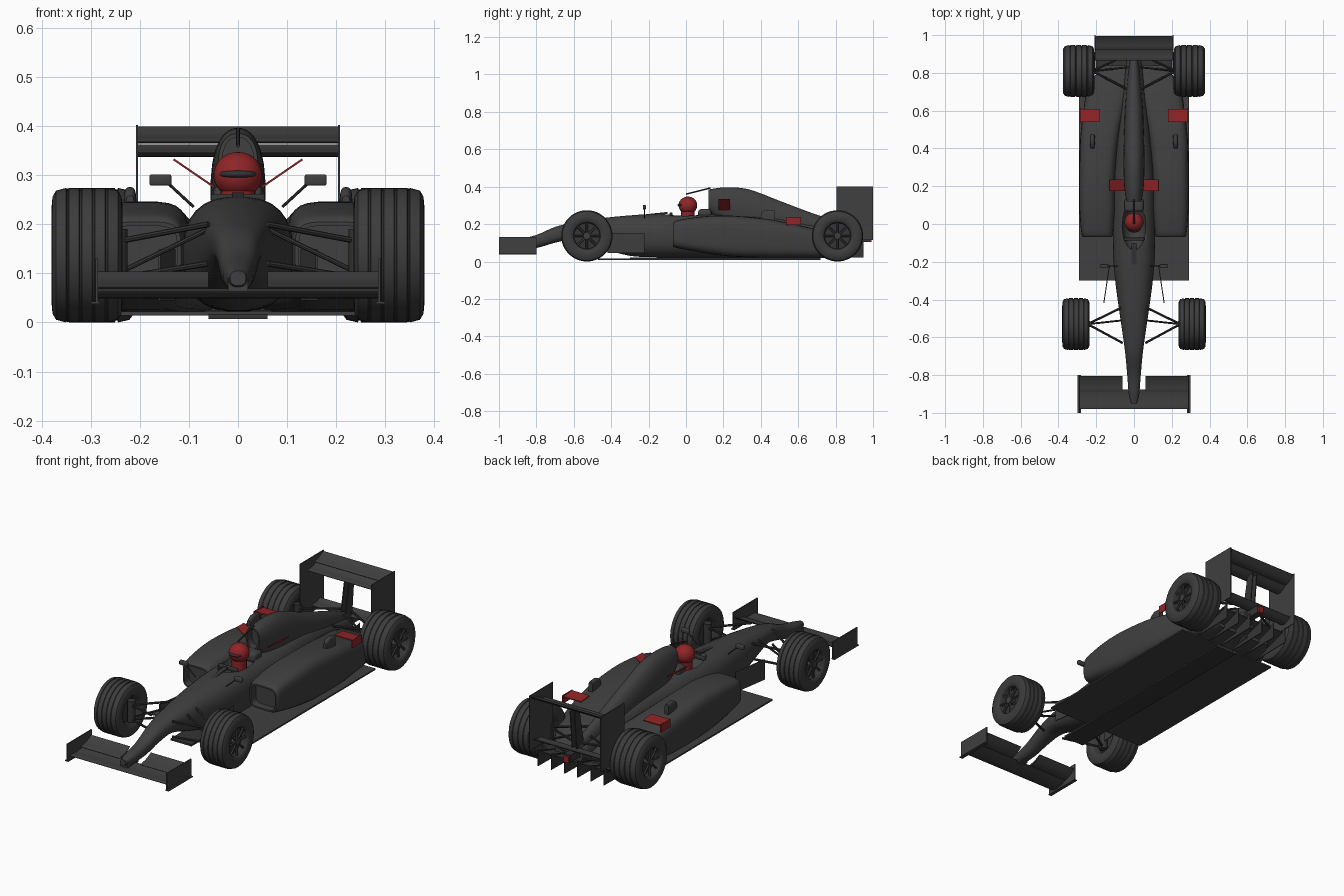
import bpy, bmesh
from math import sin, cos, pi, radians
from mathutils import Vector, Euler, Matrix

cube = bpy.data.objects.get("Cube")
if cube:
    bpy.data.objects.remove(cube, do_unlink=True)


def material(name, r, g, b, rough=0.6):
    m = bpy.data.materials.new(name)
    m.use_nodes = True
    m.diffuse_color = (r, g, b, 1)
    node = m.node_tree.nodes["Principled BSDF"]
    node.inputs["Base Color"].default_value = (r, g, b, 1)
    node.inputs["Roughness"].default_value = rough
    return m


BODY = material("charcoal_body", .05, .05, .05)
RUBBER = material("tyre_rubber", .045, .045, .045)
DARK = material("dark_metal", .035, .035, .035)
RED = material("deep_red", .28, .018, .02)
VISOR = material("smoked_visor", .03, .033, .037)


def make(name, bm, mats, smooth=True):
    bmesh.ops.recalc_face_normals(bm, faces=bm.faces)
    mesh = bpy.data.meshes.new(name)
    bm.to_mesh(mesh)
    bm.free()
    ob = bpy.data.objects.new(name, mesh)
    bpy.context.collection.objects.link(ob)
    for m in mats if isinstance(mats, tuple) else (mats,):
        mesh.materials.append(m)
    if smooth:
        bpy.ops.object.select_all(action='DESELECT')
        ob.select_set(True)
        bpy.context.view_layer.objects.active = ob
        bpy.ops.object.shade_smooth_by_angle(angle=radians(40))
    return ob


def blend(a, b, c, d, t):
    """Catmull-Rom value between b and c."""
    return b + t * (c - a + t * (2 * a - 5 * b + 4 * c - d + t * (3 * (b - c) + d - a))) / 2


def loft(name, sections, mat, power=2.5, side=1, opening=False, sides=28, steps=4):
    """Skin rounded sections given as (y, centre x, half width, bottom, top)."""
    rows = []
    last = len(sections) - 1
    for i in range(last):
        quad = [sections[max(0, min(last, i + k))] for k in (-1, 0, 1, 2)]
        rows += [[blend(*v, s / steps) for v in zip(*quad)] for s in range(steps)]
    rows.append(sections[-1])
    bm = bmesh.new()
    rings = []
    for y, xc, hw, low, high in rows:
        ring = []
        for k in range(sides):
            a = 2 * pi * (k + .5) / sides
            c, s = cos(a), sin(a)
            px = abs(c) ** (2 / power) * (1 if c > 0 else -1)
            pz = abs(s) ** (2 / power) * (1 if s > 0 else -1)
            ring.append(bm.verts.new((side * (xc + hw * px), y,
                                      (low + high) / 2 + pz * (high - low) / 2)))
        rings.append(ring)
    for r, q in zip(rings, rings[1:]):
        for k in range(sides):
            n = (k + 1) % sides
            bm.faces.new((r[k], r[n], q[n], q[k]))
    front = bm.faces.new(rings[0])
    bm.faces.new(rings[-1])
    if opening:  # hollow air intake
        bm.normal_update()
        bmesh.ops.inset_region(bm, faces=[front], thickness=.008)
        out = bmesh.ops.extrude_face_region(bm, geom=[front])
        verts = [v for v in out["geom"] if isinstance(v, bmesh.types.BMVert)]
        bmesh.ops.translate(bm, verts=verts, vec=(0, .04, 0))
        if front.is_valid:
            bm.faces.remove(front)
    return make(name, bm, mat)


def prism(name, outline, x0, x1, mat, smooth=False):
    """Extrude a (y, z) outline from x0 to x1."""
    bm = bmesh.new()
    a, b = [[bm.verts.new((x, y, z)) for y, z in outline] for x in (x0, x1)]
    bm.faces.new(a)
    bm.faces.new(b)
    for i in range(len(a)):
        j = (i + 1) % len(a)
        bm.faces.new((a[i], a[j], b[j], b[i]))
    return make(name, bm, mat, smooth)


def rect(y0, y1, z0, z1):
    return [(y0, z0), (y1, z0), (y1, z1), (y0, z1)]


def wing(name, x0, x1, lead, trail, thick, mat):
    """Curved blade between leading and trailing (y, z) points."""
    top, under = [], []
    for i in range(9):
        t = i / 8
        y = lead[0] + (trail[0] - lead[0]) * t
        z = lead[1] + (trail[1] - lead[1]) * t - .008 * sin(pi * t)
        h = thick * (sin(pi * t ** .6) + .15) / 2
        top.append((y, z + h))
        under.append((y, z - h))
    return prism(name, top + under[::-1], x0, x1, mat, True)


def box(name, centre, size, mat, rot=(0, 0, 0), bevel=0):
    bm = bmesh.new()
    bmesh.ops.create_cube(bm, size=1, matrix=Matrix.LocRotScale(
        Vector(centre), Euler(rot), Vector(size)))
    if bevel:
        bmesh.ops.bevel(bm, geom=bm.edges[:], offset=bevel, segments=3,
                        profile=.5, affect='EDGES')
    return make(name, bm, mat, bool(bevel))


def rod(name, p, q, radius, mat, sides=8):
    p, q = Vector(p), Vector(q)
    turn = (q - p).to_track_quat('Z', 'Y').to_matrix().to_4x4()
    bm = bmesh.new()
    bmesh.ops.create_cone(bm, cap_ends=True, segments=sides, radius1=radius, radius2=radius,
                          depth=(q - p).length, matrix=Matrix.Translation((p + q) / 2) @ turn)
    return make(name, bm, mat)


def ball(name, centre, radii, mat):
    bm = bmesh.new()
    bmesh.ops.create_uvsphere(bm, u_segments=28, v_segments=18, radius=1,
                              matrix=Matrix.LocRotScale(Vector(centre), None, Vector(radii)))
    return make(name, bm, mat)


def wheel(name, side, y, inner, outer, radius=.137, sides=48):
    """Grooved tyre with a recessed spoked rim."""
    w, mid = (outer - inner) / 2, (inner + outer) / 2
    profile = [(-.6, 0), (-.6, .45), (-.9, .55), (-1, .7), (-.97, .87), (-.87, .96)]
    for g in (-.55, -.18, .18, .55):
        profile += [(g - .04, 1), (g - .02, .975), (g + .02, .975), (g + .04, 1)]
    profile += [(.87, .96), (.97, .87), (1, .7), (.94, .56), (.88, .53), (.5, .5), (.5, 0)]
    bm = bmesh.new()
    rings = [[bm.verts.new((side * (mid + px * w), y + radius * r * cos(2 * pi * k / sides),
                            radius + radius * r * sin(2 * pi * k / sides)))
              for k in range(sides)] for px, r in profile]
    for i, (a, b) in enumerate(zip(rings, rings[1:])):
        for k in range(sides):
            n = (k + 1) % sides
            f = bm.faces.new((a[k], a[n], b[n], b[k]))
            f.material_index = int(max(profile[i][1], profile[i + 1][1]) < .56)
    bmesh.ops.remove_doubles(bm, verts=bm.verts, dist=1e-5)
    make(name, bm, (RUBBER, DARK))
    x = side * (mid + .78 * w)
    rod(name + "_hub", (side * mid, y, radius), (x + side * .008, y, radius), .018, BODY, 16)
    for k in range(8):
        a = 2 * pi * k / 8
        rod(name + "_spoke", (x, y, radius),
            (x, y + .073 * cos(a), radius + .073 * sin(a)), .006, BODY, 6)


# Nose and driver tub
tub = loft("nose_and_tub", [
    (-.95, 0, .016, .075, .105), (-.9, 0, .028, .065, .118), (-.8, 0, .036, .072, .142),
    (-.7, 0, .045, .1, .185), (-.6, 0, .058, .115, .208), (-.45, 0, .08, .07, .232),
    (-.3, 0, .1, .03, .247), (-.15, 0, .112, .022, .256), (.05, 0, .112, .022, .256),
    (.2, 0, .11, .022, .252), (.45, 0, .09, .022, .245), (.7, 0, .06, .03, .2),
    (.9, 0, .035, .06, .15)], BODY)
cutter = ball("cockpit_cutter", (0, -.01, .265), (.065, .13, .08), BODY)
cutter.hide_render = True
cut = tub.modifiers.new("cockpit", 'BOOLEAN')
cut.object, cut.operation, cut.solver = cutter, 'DIFFERENCE', 'EXACT'
bpy.context.view_layer.objects.active = tub
bpy.ops.object.modifier_apply(modifier=cut.name)
bpy.data.objects.remove(cutter, do_unlink=True)

# Engine cover with air intake
loft("engine_cover", [
    (.12, 0, .04, .27, .385), (.2, 0, .052, .2, .396), (.33, 0, .056, .15, .388),
    (.5, 0, .052, .12, .325), (.65, 0, .045, .1, .268), (.8, 0, .03, .1, .215),
    (.9, 0, .018, .1, .17)], BODY, 2.2, opening=True)
rod("camera_boom", (0, 0, .36), (0, .13, .393), .004, DARK)
box("headrest", (0, .1, .255), (.1, .07, .05), BODY, bevel=.015)

# Driver and cockpit fittings
ball("helmet", (0, .01, .3), (.05, .05, .047), RED)
rod("neck", (0, .01, .2), (0, .01, .28), .036, RED, 20)
ball("visor", (0, -.016, .302), (.039, .03, .011), VISOR)
box("steering_bar", (0, -.08, .252), (.11, .015, .02), DARK, bevel=.004)
prism("windscreen", [(-.22, .252), (-.1, .255), (-.1, .265)], -.012, .012, DARK)

# Floor, plank and diffuser
box("floor", (0, .21, .018), (.58, 1.02, .008), BODY)
box("plank", (0, .125, .012), (.12, 1.19, .01), DARK)
prism("diffuser_ramp", [(.7, .016), (.93, .085), (.93, .091), (.7, .024)], -.2, .2, BODY)
for i in range(6):
    x = -.19 + .076 * i
    prism("diffuser_fin", [(.7, .018), (.95, .022), (.95, .105), (.72, .03)],
          x - .002, x + .002, DARK)

# Front wing
wing("front_main_plane", -.287, .287, (-.98, .06), (-.875, .068), .012, BODY)
prism("nose_mount", rect(-.94, -.85, .06, .09), -.02, .02, BODY)

# Rear wing, pylons and light
wing("rear_main_plane", -.204, .204, (.865, .345), (.935, .362), .012, BODY)
wing("rear_flap", -.204, .204, (.925, .368), (.995, .398), .01, BODY)
wing("rear_beam_wing", -.204, .204, (.9, .15), (.97, .165), .01, BODY)
box("crash_structure", (0, .92, .125), (.035, .12, .04), DARK)
box("rear_light", (0, .985, .122), (.028, .012, .034), RED)

for side, label in ((1, "left_"), (-1, "right_")):
    # Side pods, chimneys and turning vanes
    loft(label + "side_pod", [
        (-.07, .193, .077, .08, .205), (-.04, .195, .085, .07, .222),
        (.1, .195, .095, .045, .242), (.25, .195, .095, .026, .245),
        (.45, .183, .102, .02, .225), (.6, .16, .108, .02, .195),
        (.72, .135, .11, .02, .165), (.84, .09, .08, .04, .115)],
        BODY, 4, side, opening=True)
    loft(label + "chimney", [
        (.4, .22, .009, .2, .258), (.43, .22, .013, .2, .275), (.475, .22, .012, .2, .272)],
        BODY, 3, side)
    box(label + "turning_vane", (side * .145, -.32, .097), (.005, .2, .105), BODY,
        (0, 0, side * .15))

    # Wing end plates and flaps
    prism(label + "front_end_plate", rect(-1, -.8, .04, .13), side * .285, side * .29, BODY)
    box(label + "foot_plate", (side * .29, -.9, .04), (.018, .2, .005), BODY)
    wing(label + "front_flap", side * .06, side * .285, (-.89, .072), (-.805, .103), .009, BODY)
    prism(label + "rear_end_plate", rect(.805, 1, .115, .402),
          side * .204, side * .208, BODY)
    prism(label + "wing_pylon", [(.86, .14), (.92, .14), (.94, .35), (.9, .35)],
          side * .01, side * .015, DARK)

    # Red winglets
    box(label + "upper_winglet", (side * .09, .205, .304), (.1, .06, .004), RED,
        (0, -side * .6, 0))
    box(label + "rear_winglet", (side * .232, .575, .231), (.106, .07, .006), RED,
        (-.08, 0, 0))
    box(label + "rear_winglet_plate", (side * .283, .575, .216), (.005, .08, .042), RED)

    # Mirrors
    box(label + "mirror", (side * .158, -.222, .29), (.045, .018, .023), BODY, bevel=.005)
    rod(label + "mirror_stalk", (side * .09, -.222, .235), (side * .142, -.222, .283),
        .003, DARK)

    # Wheels and suspension arms
    wheel(label + "front_wheel", side, -.53, .235, .38)
    wheel(label + "rear_wheel", side, .81, .21, .377)
    for hub_y, hub_x, reach, tops in ((-.53, .245, .06, (.2, .12)), (.81, .22, .03, (.18, .1))):
        for z_hub, z_in in zip((.165, .09), tops):
            for dy in (-.1, .09):
                rod(label + "wishbone", (side * hub_x, hub_y, z_hub),
                    (side * reach, hub_y + dy, z_in), .006, DARK)
        rod(label + "push_rod", (side * hub_x, hub_y, .1), (side * reach, hub_y + .02, .19),
            .005, DARK)
        rod(label + "upright", (side * hub_x, hub_y, .08), (side * hub_x, hub_y, .19),
            .02, DARK, 12)
